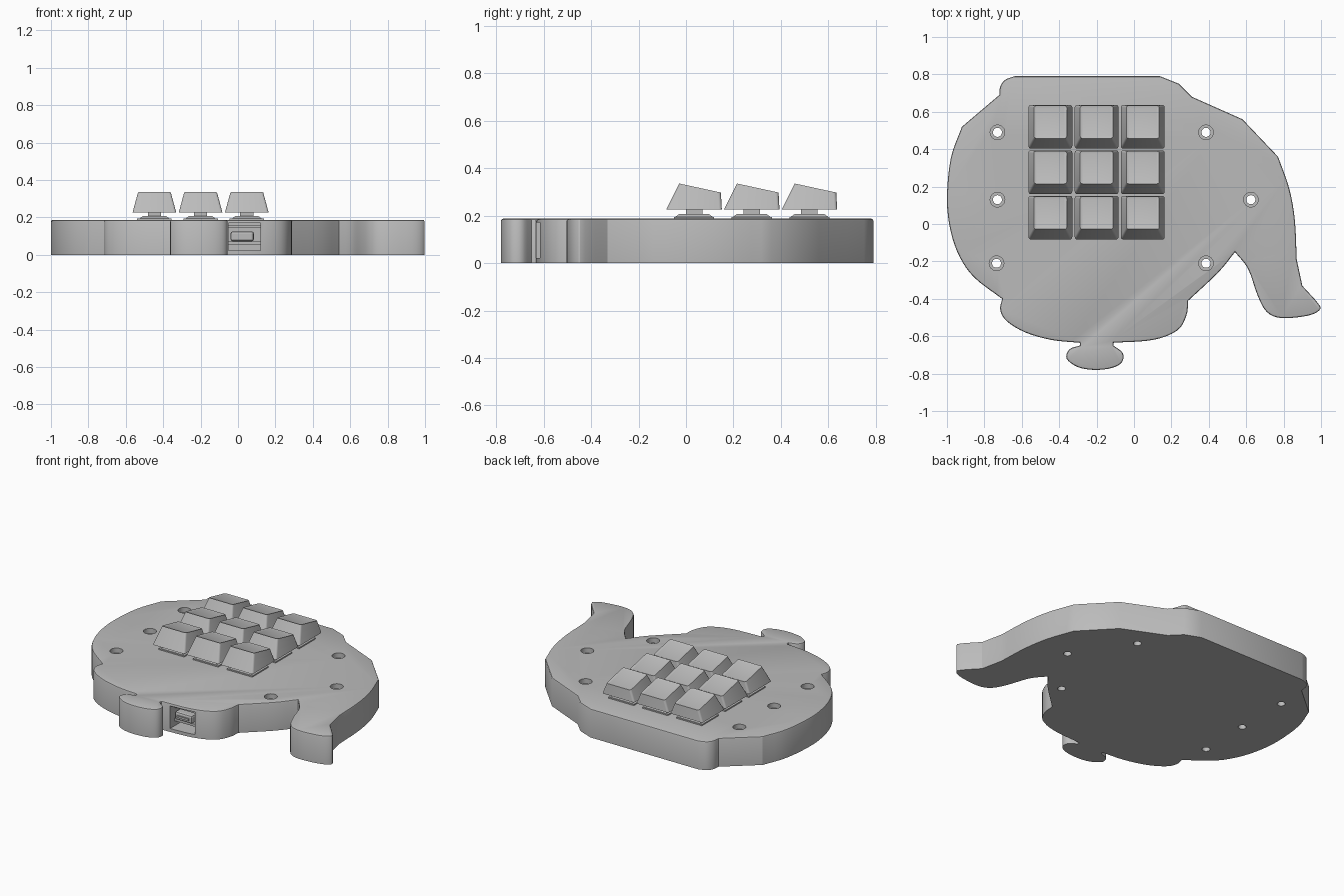
import bpy, bmesh, math
from mathutils import Vector

if "Cube" in bpy.data.objects:
    bpy.data.objects.remove(bpy.data.objects["Cube"])

grey = bpy.data.materials.new("plain grey")
grey.use_nodes = True
grey.diffuse_color = (0.5, 0.5, 0.5, 1)
grey.node_tree.nodes["Principled BSDF"].inputs["Base Color"].default_value = (0.5, 0.5, 0.5, 1)

TOP = 0.187


def finish(name, bm):
    bmesh.ops.recalc_face_normals(bm, faces=bm.faces)
    mesh = bpy.data.meshes.new(name)
    bm.to_mesh(mesh)
    bm.free()
    mesh.materials.append(grey)
    obj = bpy.data.objects.new(name, mesh)
    bpy.context.collection.objects.link(obj)
    return obj


def smooth(obj, degrees=25):
    bpy.ops.object.select_all(action='DESELECT')
    obj.select_set(True)
    bpy.context.view_layer.objects.active = obj
    bpy.ops.object.shade_smooth_by_angle(angle=math.radians(degrees))


def add_box(bm, low, high, bevel=0.0):
    low, high = Vector(low), Vector(high)
    verts = bmesh.ops.create_cube(bm, size=1)["verts"]
    for v in verts:
        v.co = Vector([(a + b) / 2 + c * (b - a) for a, b, c in zip(low, high, v.co)])
    if bevel:
        edges = list({e for v in verts for e in v.link_edges})
        bmesh.ops.bevel(bm, geom=edges, offset=bevel, segments=2, profile=0.5, affect='EDGES')


def add_frustum(bm, x, y, z0, z1, half0, half1):
    rings = [[bm.verts.new((x + sx * h, y + sy * h, z)) for sx, sy in ((-1, -1), (1, -1), (1, 1), (-1, 1))]
             for z, h in ((z0, half0), (z1, half1))]
    for i in range(4):
        j = (i + 1) % 4
        bm.faces.new((rings[0][i], rings[0][j], rings[1][j], rings[1][i]))
    bm.faces.new(rings[0])
    bm.faces.new(rings[1])


def curve_run(points, steps=4):
    """Smooth curve through the points, without its last point."""
    p = [Vector(q) for q in points]
    if len(p) == 2:
        return p[:1]
    p = [2 * p[0] - p[1]] + p + [2 * p[-1] - p[-2]]
    out = []
    for a, b, c, d in zip(p, p[1:], p[2:], p[3:]):
        for k in range(steps):
            t = k / steps
            out.append(0.5 * (2 * b + (c - a) * t + (2 * a - 5 * b + 4 * c - d) * t * t
                              + (3 * b - a - 3 * c + d) * t ** 3))
    return out


# Case outline, as smooth runs that meet at corners
runs = [
    [(-.72, .69), (-.715, .735), (-.69, .77), (-.64, .79)],
    [(-.64, .79), (.14, .79)],
    [(.14, .79), (.24, .75)],
    [(.24, .75), (.31, .68)],
    [(.31, .68), (.58, .56)],
    [(.58, .56), (.77, .36)],
    [(.77, .36), (.83, .19), (.86, .02), (.87, -.19)],
    [(.87, -.19), (.90, -.33)],
    [(.90, -.33), (.985, -.425), (.992, -.46), (.93, -.49), (.79, -.503),
     (.71, -.47), (.66, -.38), (.61, -.24), (.54, -.15)],
    [(.54, -.15), (.45, -.26), (.29, -.41)],
    [(.29, -.41), (.28, -.49), (.23, -.57), (.10, -.62), (-.11, -.635)],
    [(-.11, -.635), (-.11, -.65)],
    [(-.11, -.65), (-.06, -.69), (-.065, -.74), (-.12, -.77), (-.21, -.78),
     (-.30, -.765), (-.36, -.72), (-.345, -.67), (-.29, -.65)],
    [(-.29, -.65), (-.29, -.635)],
    [(-.29, -.635), (-.44, -.62), (-.58, -.58), (-.68, -.52), (-.715, -.46), (-.705, -.40)],
    [(-.705, -.40), (-.85, -.29), (-.93, -.18), (-.98, -.04), (-1, .13),
     (-.98, .35), (-.92, .52)],
    [(-.92, .52), (-.72, .69)],
]

# Case: extruded outline with a rounded top rim
bm = bmesh.new()
base = bm.faces.new([bm.verts.new((p.x, p.y, 0)) for run in runs for p in curve_run(run)])
cap = bmesh.ops.extrude_face_region(bm, geom=[base])["geom"]
bmesh.ops.translate(bm, vec=(0, 0, TOP), verts=[g for g in cap if isinstance(g, bmesh.types.BMVert)])
rim = [e for e in bm.edges if min(v.co.z for v in e.verts) > TOP / 2]
bmesh.ops.bevel(bm, geom=rim, offset=0.01, segments=2, profile=0.5, affect='EDGES')
case = finish("case", bm)

# Cutters: stepped screw holes and the cable opening
SCREWS = [(-.73, .49), (-.73, .13), (-.735, -.21), (.385, .49), (.625, .13), (.385, -.21)]


def drill(name, radius, z0, z1):
    bm = bmesh.new()
    for x, y in SCREWS:
        made = bmesh.ops.create_cone(bm, cap_ends=True, segments=32, radius1=radius,
                                     radius2=radius, depth=z1 - z0)
        bmesh.ops.translate(bm, vec=(x, y, (z0 + z1) / 2), verts=made["verts"])
    return finish(name, bm)


bm = bmesh.new()
add_box(bm, (-.05, -.7, .022), (.12, -.4, .17))
cutters = [drill("screw_hole_cutter", .024, -.1, .3), drill("screw_seat_cutter", .039, .155, .3),
           finish("opening_cutter", bm)]
bpy.context.view_layer.objects.active = case
for cutter in cutters:
    cutter.hide_render = True
    mod = case.modifiers.new("cut", 'BOOLEAN')
    mod.object = cutter
    mod.operation = 'DIFFERENCE'
    mod.solver = 'EXACT'
    bpy.ops.object.modifier_apply(modifier=mod.name)
for cutter in cutters:
    bpy.data.objects.remove(cutter)
smooth(case)

# Circuit board and cable socket inside the opening
bm = bmesh.new()
add_box(bm, (-.05, -.585, .055), (.12, -.4, .072))
add_box(bm, (-.05, -.59, .145), (.12, -.4, .158))
finish("circuit_board", bm)
bm = bmesh.new()
add_box(bm, (-.04, -.6, .072), (.085, -.45, .125), bevel=.012)
add_box(bm, (-.02, -.607, .092), (.065, -.59, .105))
finish("cable_socket", bm)


def make_keycap(name, x, y):
    """Tapered cap with an upright back and a sloping, slightly dished top."""
    bm = bmesh.new()
    h = .117
    low = [bm.verts.new((x + a, y + b, .225)) for a, b in ((-h, -h), (h, -h), (h, h), (-h, h))]
    high = [bm.verts.new((x + a, y + b, z)) for a, b, z in
            ((-.088, -.062, .335), (.088, -.062, .335), (.088, .113, .297), (-.088, .113, .297))]
    for i in range(4):
        j = (i + 1) % 4
        bm.faces.new((low[i], low[j], high[j], high[i]))
    bm.faces.new(low)
    top = bm.faces.new(high)
    corners = [e for e in bm.edges if (e.verts[0] in low) != (e.verts[1] in low)]
    bmesh.ops.bevel(bm, geom=corners, offset=.012, segments=3, profile=0.5, affect='EDGES')
    top = max(bm.faces, key=lambda f: f.calc_center_median().z)
    bmesh.ops.inset_individual(bm, faces=[top], thickness=.012, depth=-.004)
    smooth(finish(name, bm), 30)


def make_switch(name, x, y):
    """Flange, tapered housing and stem below a keycap."""
    bm = bmesh.new()
    add_box(bm, (x - .092, y - .085, TOP - .01), (x + .092, y + .085, TOP + .008))
    add_frustum(bm, x, y, TOP + .008, .207, .078, .062)
    add_box(bm, (x - .035, y - .035, .2), (x + .035, y + .035, .23))
    finish(name, bm)


# Three by three block of keys
for row in range(3):
    for col in range(3):
        place = (-.447 + .247 * col, .034 + .243 * row)
        make_keycap(f"keycap_{row}_{col}", *place)
        make_switch(f"switch_{row}_{col}", *place)
